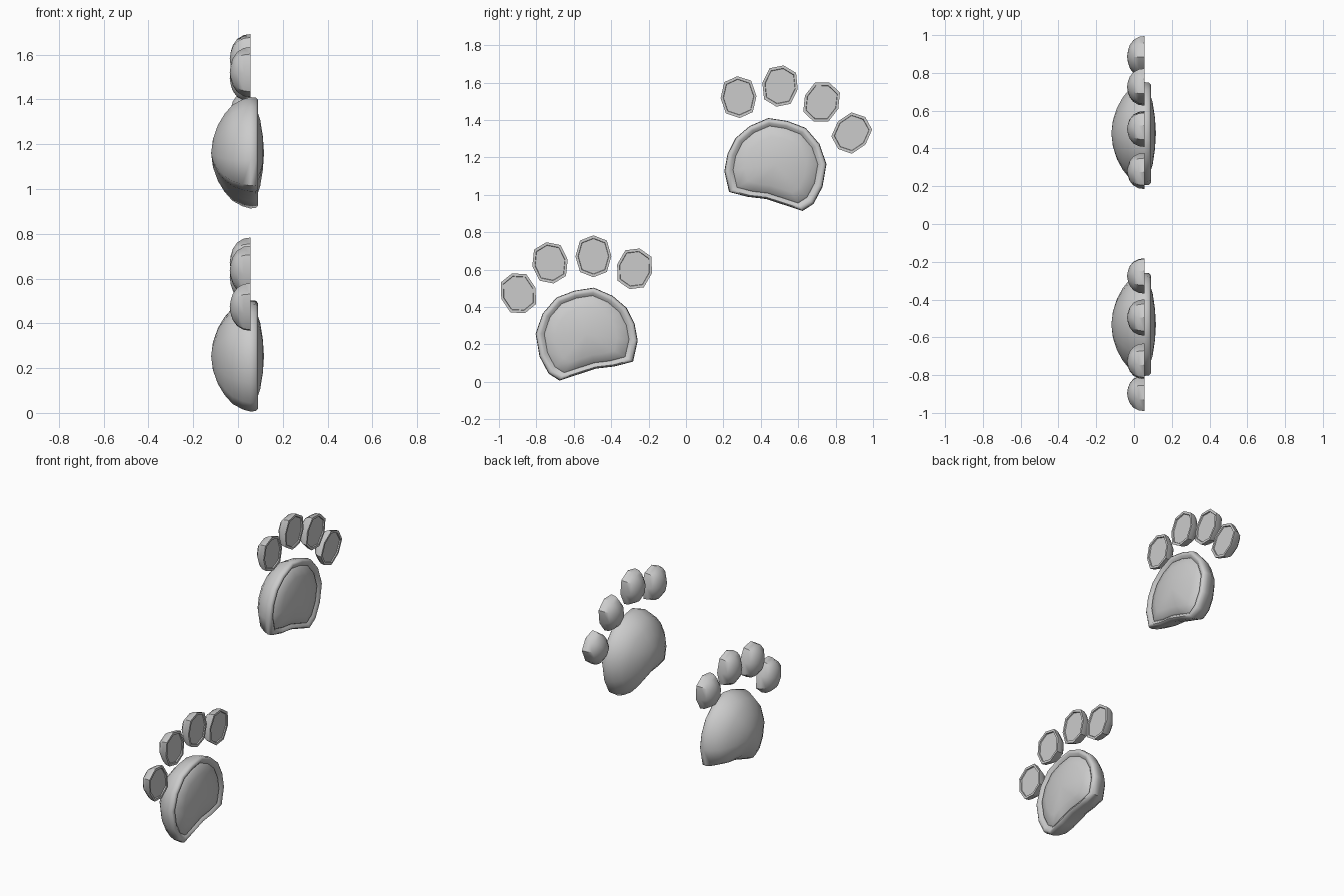
import bpy, bmesh
from math import sin, cos, pi, radians

cube = bpy.data.objects.get("Cube")
if cube:
    bpy.data.objects.remove(cube, do_unlink=True)

grey = bpy.data.materials.new("plain_grey")
grey.use_nodes = True
grey.diffuse_color = (0.6, 0.6, 0.6, 1)
grey.node_tree.nodes["Principled BSDF"].inputs["Base Color"].default_value = (0.6, 0.6, 0.6, 1)


def loft(name, outline, centre, rings, x_first, x_last, angle):
    """Skin scaled copies of an outline (y, z) along x, closed by a pole at each end."""
    bm = bmesh.new()
    cy, cz = centre
    loops = [[bm.verts.new((x, cy + (y - cy) * s, cz + (z - cz) * s)) for y, z in outline]
             for s, x in rings]
    n = len(outline)
    for a, b in zip(loops, loops[1:]):
        for i in range(n):
            j = (i + 1) % n
            bm.faces.new((a[i], a[j], b[j], b[i]))
    for loop, x in ((loops[0], x_first), (loops[-1], x_last)):
        pole = bm.verts.new((x, cy, cz))
        for i in range(n):
            bm.faces.new((loop[i], loop[(i + 1) % n], pole))
    bmesh.ops.recalc_face_normals(bm, faces=bm.faces)
    mesh = bpy.data.meshes.new(name)
    bm.to_mesh(mesh)
    bm.free()
    mesh.materials.append(grey)
    obj = bpy.data.objects.new(name, mesh)
    bpy.context.collection.objects.link(obj)
    bpy.ops.object.select_all(action='DESELECT')
    obj.select_set(True)
    bpy.context.view_layer.objects.active = obj
    bpy.ops.object.shade_smooth_by_angle(angle=radians(angle))


# Main pads: domed towards -x, rounded lip and gentle bulge towards +x
PAD = [(.23, 1.015), (.205, 1.127), (.222, 1.218), (.265, 1.303), (.34, 1.367), (.44, 1.41),
       (.543, 1.394), (.64, 1.357), (.714, 1.271), (.751, 1.164), (.73, 1.042), (.682, .951),
       (.623, .913), (.527, .945), (.43, .977), (.329, .989)]
PAD_RINGS = [(.25, -.112), (.5, -.09), (.7, -.06), (.86, -.025), (.96, .02), (1, .055),
             (.99, .08), (.95, .089), (.89, .086), (.83, .074), (.8, .082), (.6, .099), (.3, .111)]
loft("upper_pad", PAD, (.48, 1.16), PAD_RINGS, -.12, .116, 60)
LOWER = [(-.053 - y, z - .907) for y, z in PAD]
loft("lower_pad", LOWER, (-.533, .253), PAD_RINGS, -.12, .116, 60)

# Toes: eight-sided half domes with a shallow recessed back
TOE_RINGS = [(.3, -.032), (.55, -.023), (.8, -.004), (.96, .025), (1, .055), (.86, .055), (.84, .048)]


def toe(name, y, z, tilt, wide=.096, high=.112):
    t = radians(tilt)
    outline = []
    for i in range(8):
        a = i * pi / 4
        k = 1.06 if i % 2 else 1
        u, v = wide * k * cos(a), high * k * sin(a)
        outline.append((y + u * cos(t) - v * sin(t), z + u * sin(t) + v * cos(t)))
    loft(name, outline, (y, z), TOE_RINGS, -.037, .048, 40)


UPPER_TOES = [(.281, 1.522, 3), (.503, 1.581, -10), (.725, 1.495, -22), (.886, 1.33, -40)]
LOWER_TOES = [(-.275, .604, -14), (-.495, .671, 0), (-.727, .636, 10), (-.896, .473, 18)]
for paw, toes in (("upper", UPPER_TOES), ("lower", LOWER_TOES)):
    for i, (y, z, tilt) in enumerate(toes):
        toe(f"{paw}_toe_{i + 1}", y, z, tilt)
